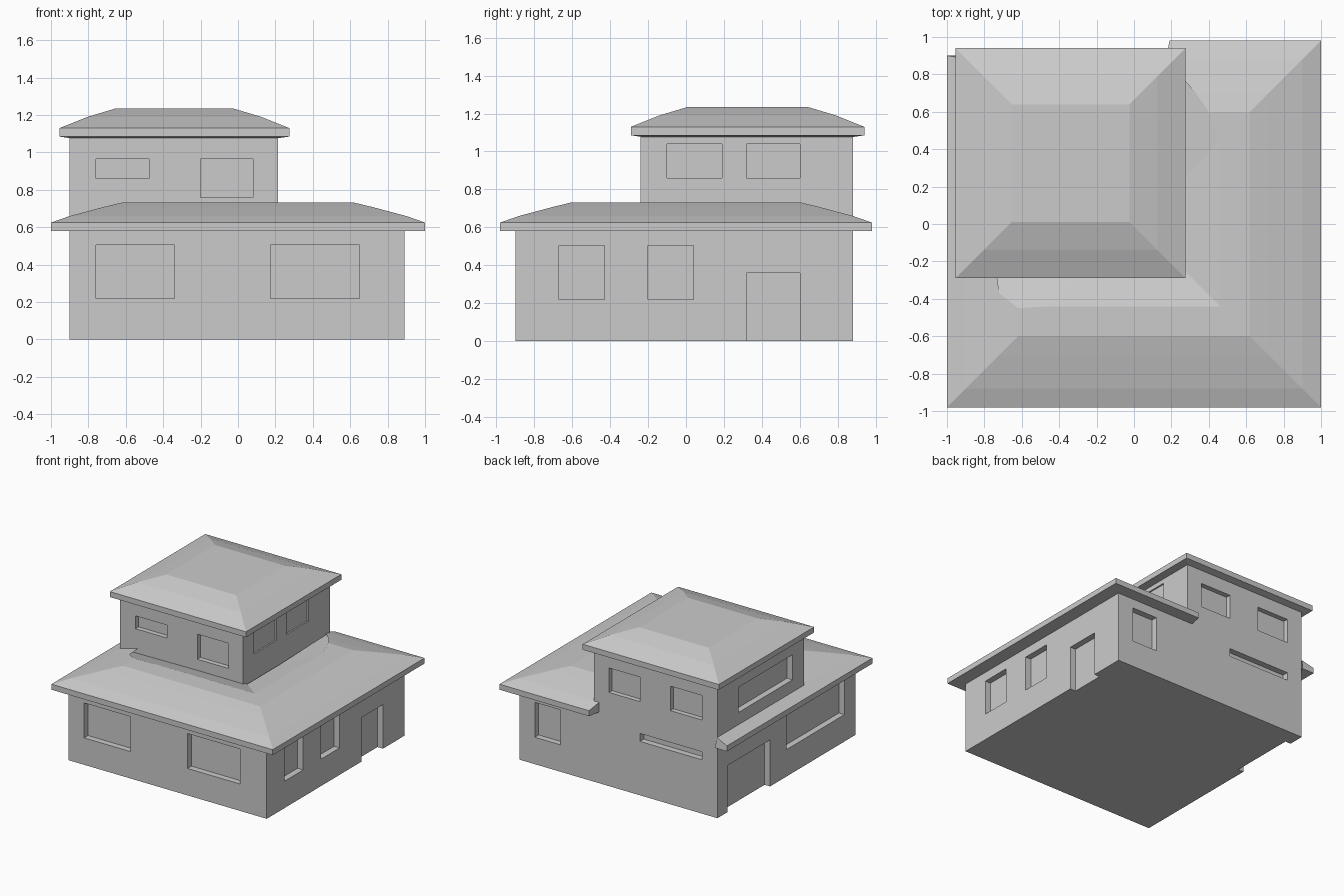
import bpy, bmesh

if "Cube" in bpy.data.objects:
    bpy.data.objects.remove(bpy.data.objects["Cube"])


def finish(name, bm):
    bmesh.ops.remove_doubles(bm, verts=bm.verts, dist=1e-5)
    bmesh.ops.recalc_face_normals(bm, faces=bm.faces)
    me = bpy.data.meshes.new(name)
    bm.to_mesh(me)
    bm.free()
    ob = bpy.data.objects.new(name, me)
    bpy.context.collection.objects.link(ob)
    return ob


def add_box(bm, lo, hi):
    verts = bmesh.ops.create_cube(bm, size=1)["verts"]
    for v in verts:
        v.co = [(a + b) / 2 + c * (b - a) for a, b, c in zip(lo, hi, v.co)]


def make_storey(name, lo, hi, openings):
    """Box with recessed openings: (side, start, end, bottom, top, depth)."""
    bm = bmesh.new()
    add_box(bm, lo, hi)
    body = finish(name, bm)
    bm = bmesh.new()
    for side, a, b, z0, z1, d in openings:
        if side in ("front", "back"):
            y0, y1 = (lo[1] - .1, lo[1] + d) if side == "front" else (hi[1] - d, hi[1] + .1)
            add_box(bm, (a, y0, z0), (b, y1, z1))
        else:
            x0, x1 = (lo[0] - .1, lo[0] + d) if side == "left" else (hi[0] - d, hi[0] + .1)
            add_box(bm, (x0, a, z0), (x1, b, z1))
    cutter = finish(name + "_cutter", bm)
    cutter.hide_render = True
    mod = body.modifiers.new("openings", "BOOLEAN")
    mod.operation, mod.solver, mod.object = "DIFFERENCE", "EXACT", cutter
    bpy.context.view_layer.objects.active = body
    bpy.ops.object.modifier_apply(modifier=mod.name)
    bpy.data.objects.remove(cutter)


def loft(bm, rings, closed=False):
    """Skin a list of equal-length point rows; returns the vertex rows."""
    rows = [[bm.verts.new(p) for p in r] for r in rings]
    n = len(rows[0])
    for r, s in zip(rows, rows[1:]):
        for i in range(n if closed else n - 1):
            j = (i + 1) % n
            bm.faces.new((r[i], r[j], s[j], s[i]))
    return rows


# Ground floor with windows, side door and garage door
make_storey("ground_floor", (-.9, -.9, 0), (.89, .88, .6), [
    ("front", -.76, -.34, .22, .505, .05),
    ("front", .175, .65, .22, .505, .05),
    ("right", -.67, -.43, .22, .505, .05),
    ("right", -.2, .04, .22, .505, .05),
    ("right", .32, .6, -.1, .36, .05),
    ("back", .52, .75, .22, .505, .05),
    ("back", -.76, -.2, .44, .505, .05),
    ("left", .2, .75, -.1, .38, .05),
    ("left", -.76, -.01, .22, .505, .05),
])

# Upper floor
make_storey("upper_floor", (-.9, -.24, .6), (.215, .88, 1.09), [
    ("front", -.76, -.475, .86, .965, .04),
    ("front", -.2, .08, .76, .965, .04),
    ("right", -.1, .19, .86, 1.04, .012),
    ("right", .32, .6, .86, 1.04, .012),
    ("back", -.2, .08, .765, .965, .04),
    ("back", -.76, -.475, .765, .965, .04),
    ("left", -.09, .61, .76, .965, .05),
])

# Upper hip roof: rectangular rings stepping inwards
bm = bmesh.new()
rings = []
for d, z in ((.07, 1.075), (0, 1.085), (0, 1.13), (.15, 1.19), (.3, 1.235)):
    x0, x1, y0, y1 = -.955 + d, .275 - d, -.29 + d, .94 - d
    rings.append([(x0, y0, z), (x1, y0, z), (x1, y1, z), (x0, y1, z)])
rows = loft(bm, rings, closed=True)
bm.faces.new(rows[0])
bm.faces.new(rows[-1])
finish("upper_roof", bm)

# Lower wraparound roof: inset, height, left end point, back end point
profile = [
    (.11, .58, (-.89, .9), (.17, .87)),
    (0, .58, (-1, .9), (.19, .98)),
    (0, .625, (-1, .9), (.19, .98)),
    (.1, .66, (-.9, .885), (.17, .88)),
    (.28, .708, (-.72, -.37), (.33, .7)),
    (.38, .732, (-.62, -.45), (.4, .6)),
    (.54, .732, (-.62, -.45), (.4, .6)),
    (.77, .66, (-.9, -.235), (.21, .88)),
]
bm = bmesh.new()
rings = []
for d, z, left, back in profile:
    plan = [left, (-1 + d, -.98 + d), (1 - d, -.98 + d), (1 - d, .98 - d), back]
    rings.append([(x, y, z) for x, y in plan])
rows = loft(bm, rings)
for end in (0, -1):
    bm.faces.new([r[end] for r in rows[:4]])
finish("lower_roof", bm)
